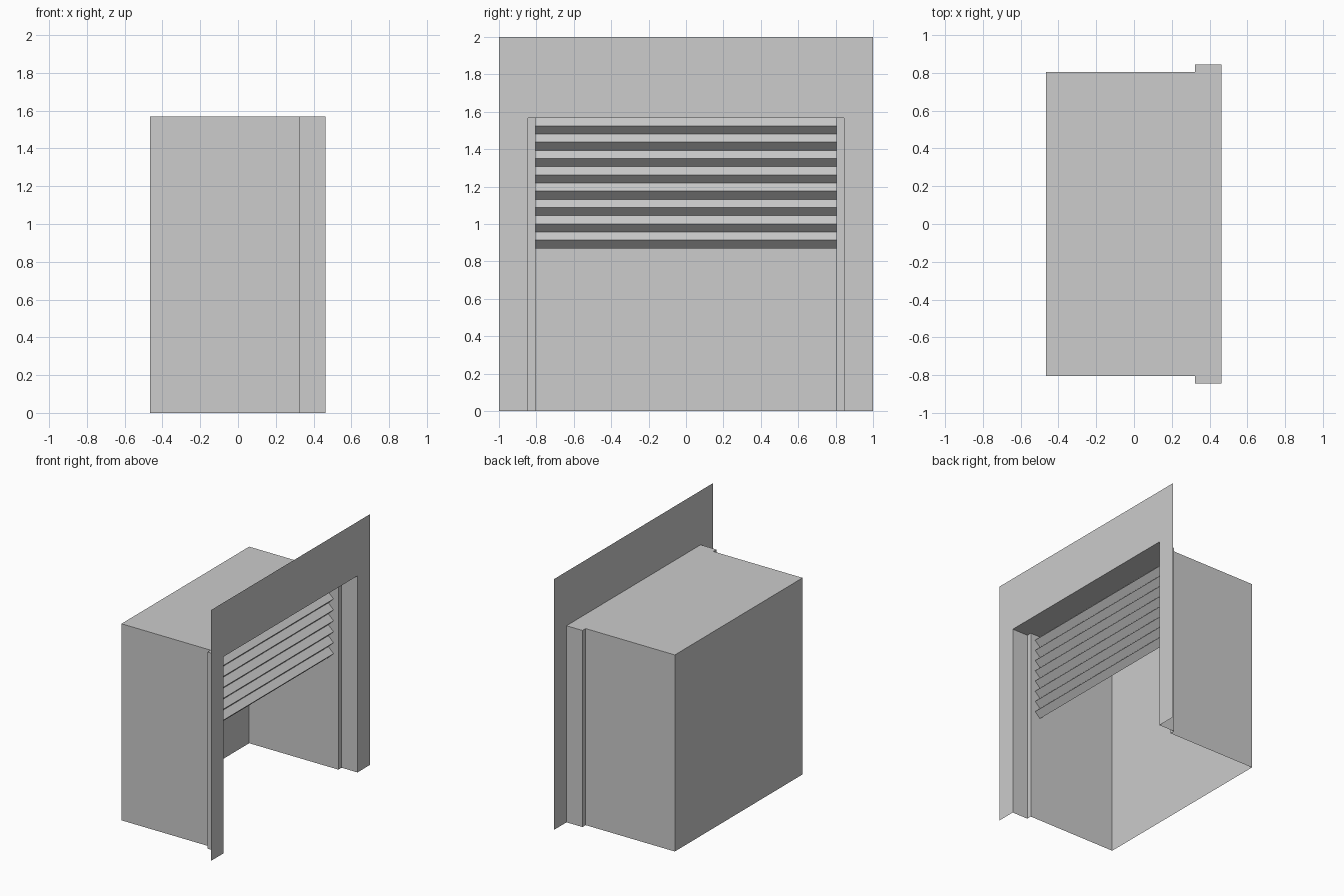
import bpy
import bmesh
from mathutils import Vector

cube = bpy.data.objects.get("Cube")
if cube:
    bpy.data.objects.remove(cube, do_unlink=True)

grey = bpy.data.materials.new("light grey")
grey.use_nodes = True
colour = (0.604, 0.604, 0.604, 1)
grey.diffuse_color = colour
grey.node_tree.nodes["Principled BSDF"].inputs["Base Color"].default_value = colour

HEIGHT = 1.568               # top of the housing and of the opening
BACK, STEP, FRONT = -0.465, 0.322, 0.463
INNER, OUTER = 0.805, 0.845  # half widths behind and in front of the step


def finish(name, bm):
    mesh = bpy.data.meshes.new(name)
    bm.to_mesh(mesh)
    bm.free()
    mesh.materials.append(grey)
    obj = bpy.data.objects.new(name, mesh)
    bpy.context.collection.objects.link(obj)
    return obj


def sweep(name, points, offset):
    """Thin sheet made by sweeping an open profile along a straight offset."""
    bm = bmesh.new()
    offset = Vector(offset)
    rows = [(bm.verts.new(p), bm.verts.new(Vector(p) + offset)) for p in points]
    for (a, b), (c, d) in zip(rows, rows[1:]):
        bm.faces.new((a, c, d, b))
    return finish(name, bm)


def panel(name, points):
    """Single flat panel with the given outline."""
    bm = bmesh.new()
    bm.faces.new([bm.verts.new(p) for p in points])
    return finish(name, bm)


# Housing: stepped plan outline, open at the front and underneath
half = [(FRONT, OUTER), (STEP, OUTER), (STEP, INNER), (BACK, INNER)]
plan = half + [(x, -y) for x, y in reversed(half)]
sweep("housing_walls", [(x, y, 0) for x, y in plan], (0, 0, HEIGHT))
panel("housing_roof", [(x, y, HEIGHT) for x, y in plan])

# Facade wall around the opening
outline = [(1, 0), (1, 2), (-1, 2), (-1, 0),
           (-OUTER, 0), (-OUTER, HEIGHT), (OUTER, HEIGHT), (OUTER, 0)]
panel("facade_wall", [(FRONT, y, z) for y, z in outline])

# Half-raised folded shutter
FOLDS = 16
fold_height = (HEIGHT - 0.87) / FOLDS
zigzag = [(0.28 if i % 2 else 0.234, -INNER, HEIGHT - i * fold_height)
          for i in range(FOLDS + 1)]
sweep("shutter", zigzag, (0, 2 * INNER, 0))
